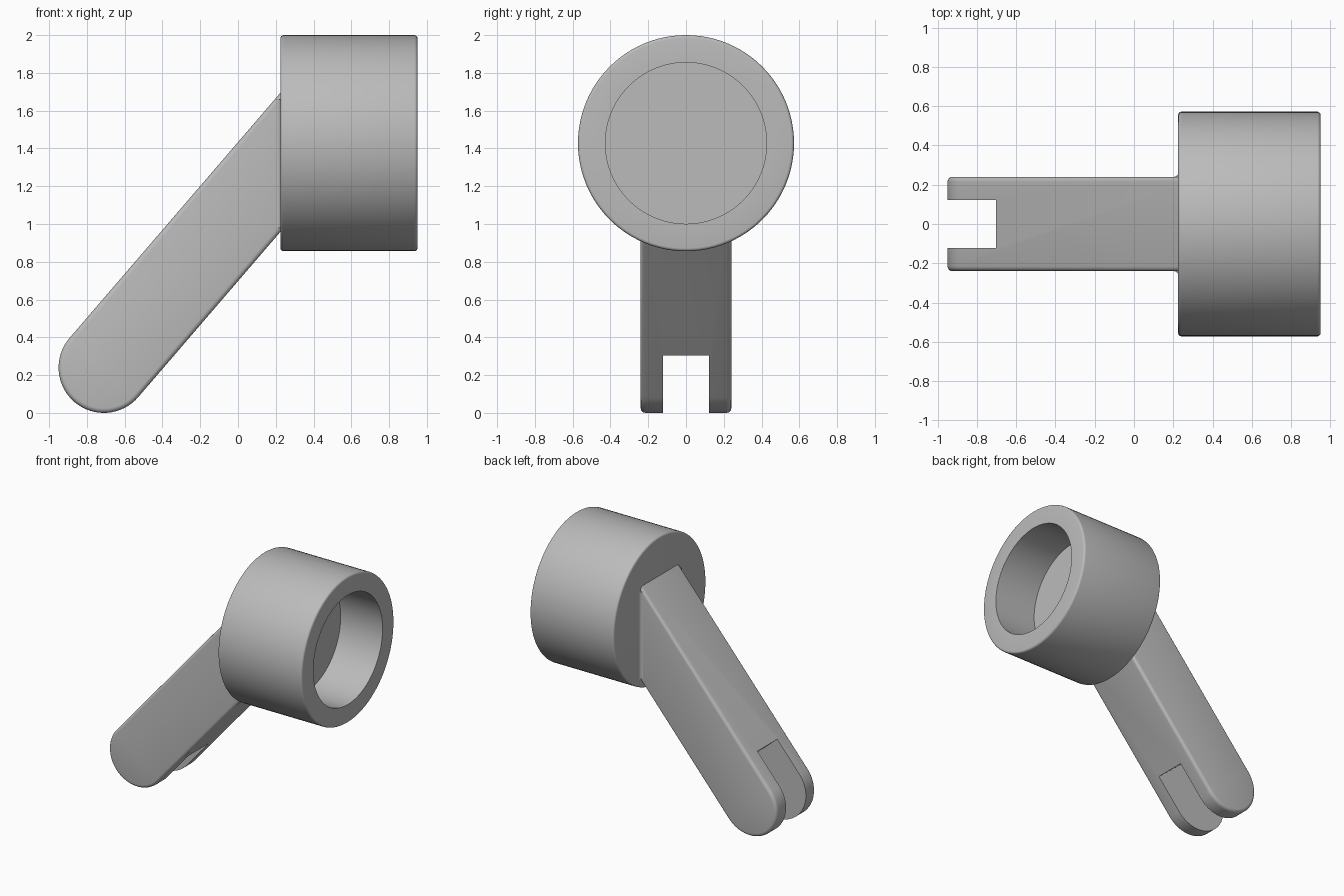
import bpy, bmesh
from math import sin, cos, pi, radians
from mathutils import Vector, Matrix

if "Cube" in bpy.data.objects:
    bpy.data.objects.remove(bpy.data.objects["Cube"])

grey = bpy.data.materials.new("grey")
grey.use_nodes = True
colour = (0.5, 0.5, 0.5, 1)
grey.diffuse_color = colour
grey.node_tree.nodes["Principled BSDF"].inputs["Base Color"].default_value = colour

BACK, FRONT, AXIS_Z = 0.225, 0.95, 1.428      # cup extent and axis height
HALF = 0.24                                   # arm half width and end radius
PIVOT = Vector((-0.71, 0, 0.24))
ANGLE = radians(49.3)
ALONG = Vector((cos(ANGLE), 0, sin(ANGLE)))
UP = Vector((-sin(ANGLE), 0, cos(ANGLE)))


def finish(name, bm):
    bmesh.ops.recalc_face_normals(bm, faces=bm.faces)
    mesh = bpy.data.meshes.new(name)
    bm.to_mesh(mesh)
    bm.free()
    obj = bpy.data.objects.new(name, mesh)
    bpy.context.collection.objects.link(obj)
    mesh.materials.append(grey)
    return obj


def smooth(obj):
    bpy.ops.object.select_all(action='DESELECT')
    obj.select_set(True)
    bpy.context.view_layer.objects.active = obj
    bpy.ops.object.shade_smooth_by_angle(angle=radians(30))


def extrude(bm, points, offset):
    face = bm.faces.new([bm.verts.new(p) for p in points])
    new = bmesh.ops.extrude_face_region(bm, geom=[face])["geom"]
    bmesh.ops.translate(bm, vec=offset, verts=[v for v in new if isinstance(v, bmesh.types.BMVert)])


# Cup: turned profile (position on axis, radius) with rounded outer rims
def rim(x, r, size, start):
    return [(x + size * cos(start - i * pi / 8), r + size * sin(start - i * pi / 8)) for i in range(5)]


R, BORE, FLOOR, ROUND = 0.572, 0.427, 0.588, 0.016
profile = [(BACK, 0)]
profile += rim(BACK + ROUND, R - ROUND, ROUND, pi)
profile += rim(FRONT - ROUND, R - ROUND, ROUND, pi / 2)
profile += [(FRONT, BORE), (FLOOR, BORE), (FLOOR, 0)]
bm = bmesh.new()
verts = [bm.verts.new((x, 0, AXIS_Z + r)) for x, r in profile]
edges = [bm.edges.new(pair) for pair in zip(verts, verts[1:])]
bmesh.ops.spin(bm, geom=verts + edges, cent=(0, 0, AXIS_Z), axis=(1, 0, 0),
               angle=2 * pi, steps=96, use_merge=True)
bmesh.ops.remove_doubles(bm, verts=bm.verts, dist=0.0001)
smooth(finish("cup", bm))

# Arm: slanted bar with a round lower end, its far end sunk in the cup wall
outline = []
for i in range(33):
    a = pi / 2 + i * pi / 32
    outline.append(PIVOT + HALF * (cos(a) * ALONG + sin(a) * UP))
for side in (outline[-1], outline[0]):
    outline.append(side + ALONG * ((BACK + 0.05 - side.x) / ALONG.x))
bm = bmesh.new()
extrude(bm, [p - Vector((0, HALF, 0)) for p in outline], (0, 2 * HALF, 0))
long_edges = [e for e in bm.edges if abs(e.verts[0].co.y - e.verts[1].co.y) < 0.001]
bmesh.ops.bevel(bm, geom=long_edges, offset=0.025, segments=4, profile=0.5, affect='EDGES')
arm = finish("arm", bm)

# Square-ended fork slot through the lower end of the arm
SLOT_END, SLOT_START, SLOT_WIDTH = 0.29, -0.4, 0.245
bm = bmesh.new()
frame = Matrix((ALONG, (0, 1, 0), UP)).transposed().to_4x4()
middle = PIVOT + ALONG * (SLOT_END + SLOT_START) / 2
size = Matrix.Diagonal((SLOT_END - SLOT_START, SLOT_WIDTH, 0.8, 1))
bmesh.ops.create_cube(bm, size=1, matrix=Matrix.Translation(middle) @ frame @ size)
cutter = finish("slot_cutter", bm)
cutter.hide_render = True
slot = arm.modifiers.new("slot", 'BOOLEAN')
slot.operation, slot.solver, slot.object = 'DIFFERENCE', 'EXACT', cutter
bpy.context.view_layer.objects.active = arm
bpy.ops.object.modifier_apply(modifier=slot.name)
bpy.data.objects.remove(cutter)
smooth(arm)

# Small concave fillets where the arm sides meet the cup
F = 0.022
for name, s in (("left_fillet", 1), ("right_fillet", -1)):
    curve = [(BACK - F + F * sin(i * pi / 8), HALF + F - F * cos(i * pi / 8)) for i in range(5)]
    curve.append((BACK, HALF - 0.005))
    bm = bmesh.new()
    extrude(bm, [(x, s * y, 0.98) for x, y in curve], (0, 0, 0.68))
    smooth(finish(name, bm))
